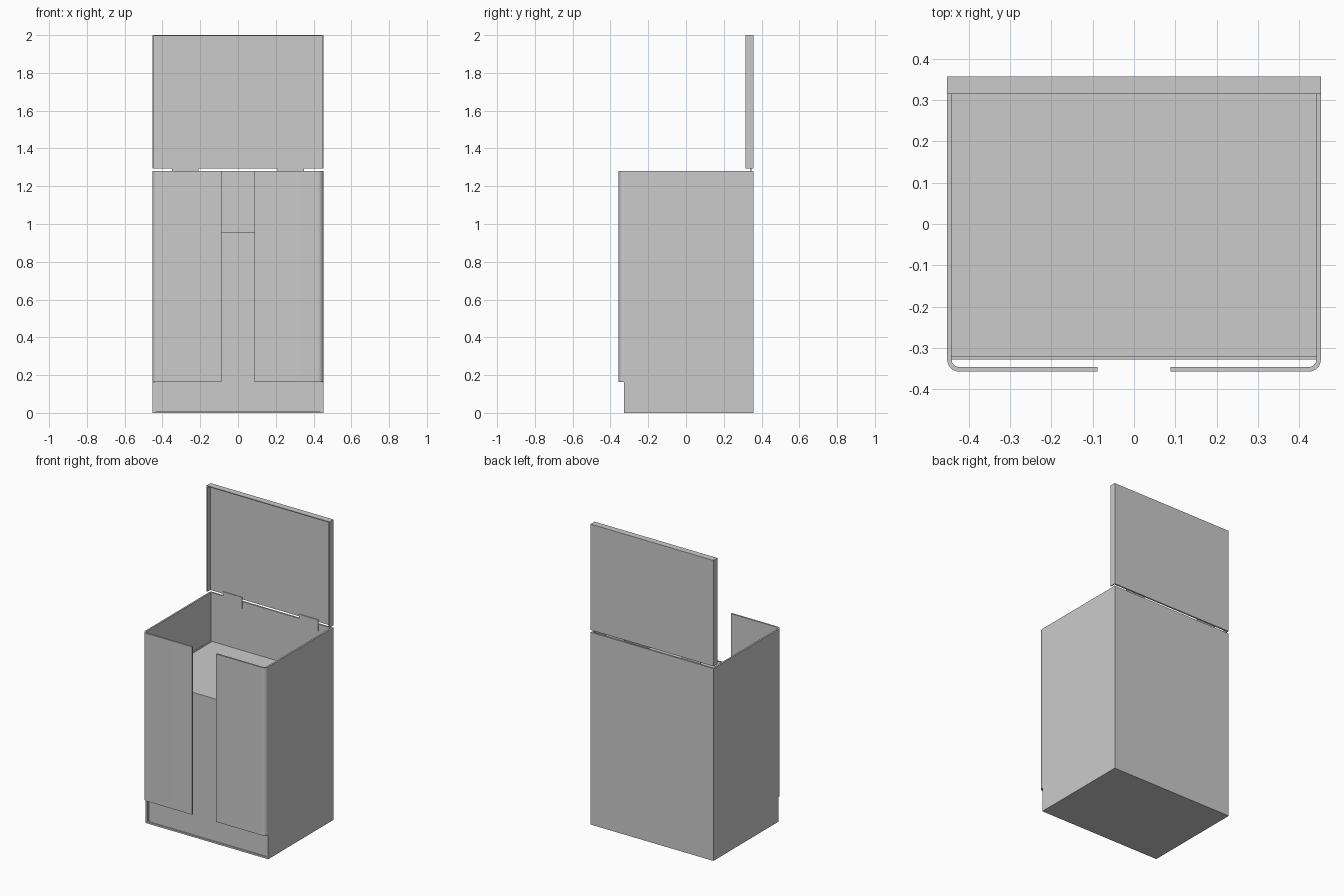
import bpy, bmesh, math

if "Cube" in bpy.data.objects:
    bpy.data.objects.remove(bpy.data.objects["Cube"])

W, D = 0.452, 0.357      # half width and half depth
T = 0.011                # sheet thickness
R = 0.029                # outer bend radius of the front flaps
KICK, TOP = 0.163, 1.28  # flap bottom and cabinet top


def finish(name, bm):
    bmesh.ops.recalc_face_normals(bm, faces=bm.faces)
    me = bpy.data.meshes.new(name)
    bm.to_mesh(me)
    bm.free()
    ob = bpy.data.objects.new(name, me)
    bpy.context.collection.objects.link(ob)
    return ob


def box(name, x0, x1, y0, y1, z0, z1):
    bm = bmesh.new()
    bmesh.ops.create_cube(bm, size=1)
    for v in bm.verts:
        v.co = (x0 + (v.co.x + .5) * (x1 - x0),
                y0 + (v.co.y + .5) * (y1 - y0),
                z0 + (v.co.z + .5) * (z1 - z0))
    return finish(name, bm)


def prism(name, outline, z0, z1):
    bm = bmesh.new()
    f = bm.faces.new([bm.verts.new((x, y, z0)) for x, y in outline])
    ext = bmesh.ops.extrude_face_region(bm, geom=[f])
    for v in ext["geom"]:
        if isinstance(v, bmesh.types.BMVert):
            v.co.z = z1
    return finish(name, bm)


def arc(cx, cy, r, n=8):
    return [(cx + r * math.cos(a), cy + r * math.sin(a))
            for a in (-math.pi / 2 * i / n for i in range(n + 1))]


# Outer sheet: side walls, and front flaps bent round the corners
bend_y = -D + R
for side, s in (("left", -1), ("right", 1)):
    box(side + "_wall", *sorted((s * W, s * (W - T))), bend_y, D - T, 0, TOP)
    outer = arc(W - R, bend_y, R)
    inner = arc(W - R, bend_y, R - T)
    pts = outer + [(0.088, -D), (0.088, -D + T)] + inner[::-1]
    flap = prism(side + "_front_flap", [(s * x, y) for x, y in pts], KICK, TOP)
    for p in flap.data.polygons:
        p.use_smooth = abs(p.normal.z) < .5
    flap.data.set_sharp_from_angle(angle=math.radians(30))

    # Inner frame upright seen beside the recessed plinth panel
    box(side + "_inner_frame", *sorted((s * (W - T), s * 0.433)),
        -0.322, D - T, 0.01, 0.958)

    # Hinge leaf on the inside of the back wall
    box(side + "_hinge", *sorted((s * 0.21, s * 0.35)),
        D - T - 0.004, D - T + 0.002, 1.235, 1.31)

# Back wall and floor
box("back_wall", -W, W, D - T, D, 0, TOP)
box("floor", -W + T, W - T, bend_y, D - T, 0, 0.011)

# Inner front panel and shelf
box("inner_front_panel", -0.433, 0.433, -0.320, -0.311, 0.011, 0.958)
box("shelf", -0.433, 0.433, -0.311, D - T, 0.943, 0.955)

# Raised lid: a shallow pan opening to the front
LZ, RIM, LY = 1.295, 0.006, 0.315
box("lid_panel", -W, W, D - T, D, LZ, 2.0)
for side, s in (("left", -1), ("right", 1)):
    box("lid_" + side + "_rim", *sorted((s * W, s * (W - RIM))),
        LY, D - T, LZ, 2.0)
box("lid_top_rim", -W + RIM, W - RIM, LY, D - T, 2.0 - RIM, 2.0)
